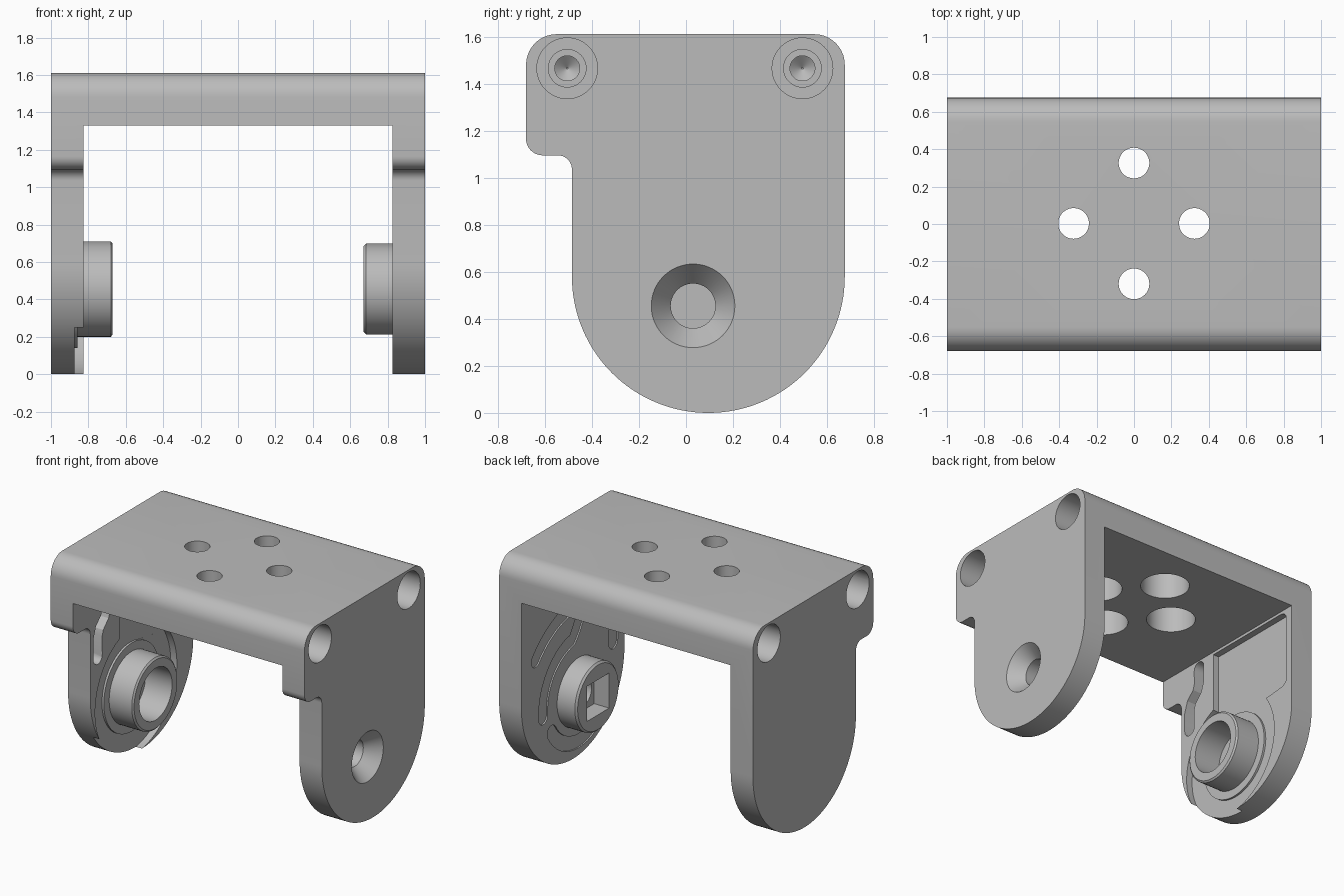
import bpy, bmesh, math
from math import sin, cos, radians, pi

cube = bpy.data.objects.get("Cube")
if cube:
    bpy.data.objects.remove(cube, do_unlink=True)

grey = bpy.data.materials.new("plain grey")
grey.use_nodes = True
grey.diffuse_color = (0.5, 0.5, 0.5, 1)
grey.node_tree.nodes["Principled BSDF"].inputs["Base Color"].default_value = (0.5, 0.5, 0.5, 1)

PIVOT = (0.03, 0.455)      # pivot axis, as (y, z)
INNER = 0.825              # inner face of each side plate


def finish(name, bm):
    bmesh.ops.recalc_face_normals(bm, faces=bm.faces)
    mesh = bpy.data.meshes.new(name)
    bm.to_mesh(mesh)
    bm.free()
    mesh.materials.append(grey)
    ob = bpy.data.objects.new(name, mesh)
    bpy.context.collection.objects.link(ob)
    return ob


def prism(name, pts, x0, x1):
    """Extrude a (y, z) outline along x."""
    bm = bmesh.new()
    face = bm.faces.new([bm.verts.new((x0, y, z)) for y, z in pts])
    ext = bmesh.ops.extrude_face_region(bm, geom=[face])
    bmesh.ops.translate(bm, vec=(x1 - x0, 0, 0),
                        verts=[v for v in ext["geom"] if isinstance(v, bmesh.types.BMVert)])
    return finish(name, bm)


def turned(name, profile, centre=PIVOT, axis="x", n=64):
    """Solid of revolution from (position along axis, radius) pairs."""
    bm = bmesh.new()
    rings = []
    for p, r in profile:
        ring = []
        for i in range(n):
            a, b = centre[0] + r * cos(2 * pi * i / n), centre[1] + r * sin(2 * pi * i / n)
            ring.append(bm.verts.new((p, a, b) if axis == "x" else (a, b, p)))
        rings.append(ring)
    for lo, hi in zip(rings, rings[1:]):
        for i in range(n):
            j = (i + 1) % n
            bm.faces.new((lo[i], lo[j], hi[j], hi[i]))
    bm.faces.new(rings[0])
    bm.faces.new(rings[-1])
    return finish(name, bm)


def arc(cy, cz, r, a0, a1, n=10):
    return [(cy + r * cos(radians(a0 + (a1 - a0) * i / n)),
             cz + r * sin(radians(a0 + (a1 - a0) * i / n))) for i in range(n + 1)]


def strip(path, w):
    """Round-ended outline of width w along a path."""
    left, right, angles = [], [], []
    for i, (y, z) in enumerate(path):
        p, q = path[max(i - 1, 0)], path[min(i + 1, len(path) - 1)]
        t = math.atan2(q[1] - p[1], q[0] - p[0])
        angles.append(math.degrees(t))
        left.append((y - sin(t) * w / 2, z + cos(t) * w / 2))
        right.append((y + sin(t) * w / 2, z - cos(t) * w / 2))
    end = arc(*path[-1], w / 2, angles[-1] - 90, angles[-1] + 90, 8)[1:-1]
    start = arc(*path[0], w / 2, angles[0] + 90, angles[0] + 270, 8)[1:-1]
    return right + end + left[::-1] + start


def combine(ob, other, op):
    other.hide_render = True
    mod = ob.modifiers.new("bool", "BOOLEAN")
    mod.operation, mod.object, mod.solver = op, other, "EXACT"
    bpy.ops.object.select_all(action="DESELECT")
    bpy.context.view_layer.objects.active = ob
    ob.select_set(True)
    bpy.ops.object.modifier_apply(modifier=mod.name)
    bpy.data.objects.remove(other, do_unlink=True)


def cut(other):
    combine(bracket, other, "DIFFERENCE")


def add(other):
    combine(bracket, other, "UNION")


# Bracket outline: rounded top, front step, round foot
outline = (arc(0.095, 0.58, 0.58, 180, 360, 64)
           + arc(0.545, 1.48, 0.13, 0, 90)
           + arc(-0.55, 1.48, 0.13, 90, 180)
           + arc(-0.61, 1.165, 0.07, 180, 270)
           + arc(-0.545, 1.035, 0.06, 90, 0))
bracket = prism("bracket", outline, -1, 1)
cut(prism("gap", [(-1, -0.5), (1, -0.5), (1, 1.33), (-1, 1.33)], -INNER, INNER))

# Left-hand side plate (-x): round recess, upper pocket and wavy slot
cut(turned("recess", [(-0.873, 0.46), (-0.8, 0.46)], n=96))
pocket = [(-0.15, 0.8), (0.35, 0.72)] + arc(0.56, 0.80, 0.06, -90, 0, 6) \
    + arc(0.56, 1.25, 0.06, 0, 90, 6) + [(-0.15, 1.31)]
cut(prism("pocket", pocket, -0.8731, -0.8))
wave = [(-0.40, 0.84), (-0.40, 0.98), (-0.38, 1.04), (-0.32, 1.10), (-0.30, 1.16), (-0.30, 1.27)]
cut(prism("slot", strip(wave, 0.10), -0.92, -0.8))

# Right-hand side plate (+x): curved channels around the pivot
c = PIVOT
channels = [
    arc(*c, 0.40, -5, 80, 14) + [(0.06, 0.90), (0.0, 1.0)],
    arc(*c, 0.63, 40, 80, 12) + [(0.08, 1.15), (0.06, 1.26)],
    arc(*c, 0.35, -125, -30, 14),
    [(-0.36, 0.66), (-0.36, 0.85), (-0.33, 0.95), (-0.27, 1.05), (-0.25, 1.26)],
]
for path in channels:
    cut(prism("channel", strip(path, 0.10), 0.745, 0.84 - 0.005))

# Pivot bosses
add(turned("ring", [(-0.92, 0.315), (-0.858, 0.315)]))
add(turned("left_boss", [(-0.93, 0.255), (-0.68, 0.255), (-0.67, 0.243)]))
add(turned("right_boss", [(0.9, 0.243), (0.685, 0.243), (0.672, 0.23)]))
cut(turned("socket", [(-0.88, 0.185), (-0.6, 0.185)]))

# Countersunk screw hole with a square seat
cut(turned("screw_hole", [(0.6, 0.095), (0.90, 0.095), (1.01, 0.186)]))
h = 0.125
square = [(c[0] + a * h, c[1] + b * h) for a, b in ((-1, -1), (1, -1), (1, 1), (-1, 1))]
cut(prism("square_seat", square, 0.6, 0.79))

# Blind stepped bores in the top corners, both ends
for y in (-0.505, 0.495):
    for s in (-1, 1):
        steps = [(1.05, 0.129), (0.70, 0.129), (0.6999, 0.08), (0.60, 0.08),
                 (0.5999, 0.053), (0.50, 0.053), (0.46, 0.004)]
        cut(turned("bore", [(s * x, r) for x, r in steps], (y, 1.465), n=48))

# Four mounting holes through the bridge, counterbored from below
for x, y in ((0.323, 0.003), (-0.323, 0.003), (0, 0.326), (0, -0.32)):
    cut(turned("mount_hole", [(1.2, 0.165), (1.52, 0.165), (1.5201, 0.082), (1.7, 0.082)],
               (x, y), "z", 48))

bpy.ops.object.select_all(action="DESELECT")
bpy.context.view_layer.objects.active = bracket
bracket.select_set(True)
bpy.ops.object.shade_smooth_by_angle(angle=radians(25))
